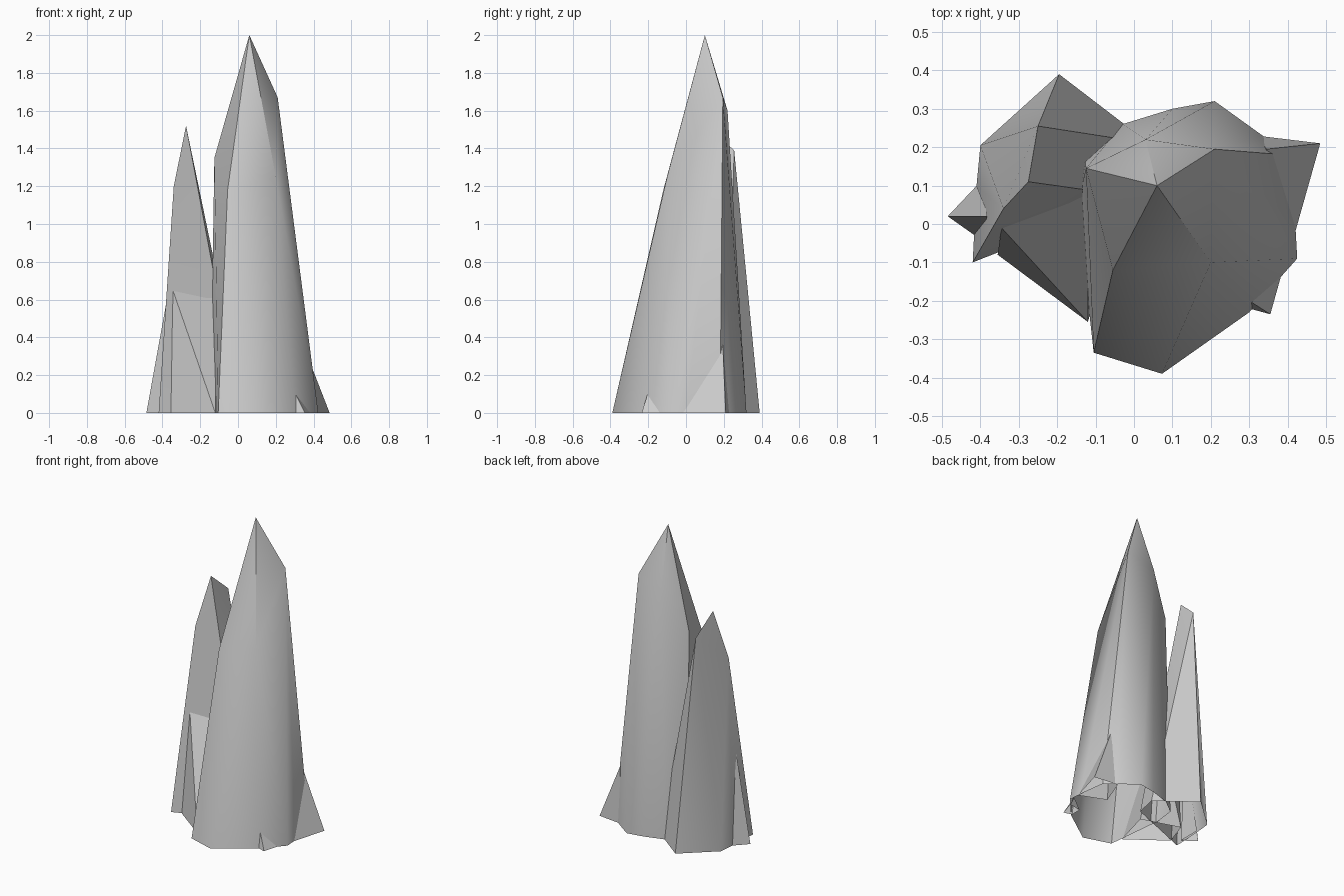
import bpy, bmesh, math

if "Cube" in bpy.data.objects:
    bpy.data.objects.remove(bpy.data.objects["Cube"])


def crystal(name, base, tips, smooth=True):
    """Faceted shard: hull of a ground outline (x, y) and upper corners (x, y, z), open underneath."""
    bm = bmesh.new()
    for x, y in base:
        bm.verts.new((x, y, 0))
    for p in tips:
        bm.verts.new(p)
    bmesh.ops.convex_hull(bm, input=bm.verts[:])
    under = [f for f in bm.faces if all(v.co.z < 0.001 for v in f.verts)]
    bmesh.ops.delete(bm, geom=under, context='FACES')
    loose = [v for v in bm.verts if not v.link_faces]
    bmesh.ops.delete(bm, geom=loose, context='VERTS')
    bmesh.ops.recalc_face_normals(bm, faces=bm.faces[:])
    mesh = bpy.data.meshes.new(name)
    bm.to_mesh(mesh)
    bm.free()
    ob = bpy.data.objects.new(name, mesh)
    bpy.context.collection.objects.link(ob)
    if smooth:
        bpy.ops.object.select_all(action='DESELECT')
        bpy.context.view_layer.objects.active = ob
        ob.select_set(True)
        bpy.ops.object.shade_smooth_by_angle(angle=math.radians(35))
    return ob


# Tall central crystal
crystal("main_crystal",
        [(-0.105, -0.335), (0.073, -0.39), (0.30, -0.23), (0.425, -0.09),
         (0.42, 0.0), (0.395, 0.18), (0.335, 0.23), (0.21, 0.32),
         (0.10, 0.30), (-0.03, 0.26), (-0.13, 0.185), (-0.147, 0.05)],
        [(0.06, 0.10, 2.0), (0.21, 0.195, 1.67), (0.03, 0.22, 1.6),
         (-0.125, 0.145, 1.35), (-0.055, -0.12, 1.18), (0.20, -0.10, 1.25)])

# Second crystal leaning out at the back left
crystal("side_crystal",
        [(-0.195, 0.39), (-0.40, 0.205), (-0.41, 0.10), (-0.42, -0.10),
         (0.01, 0.07), (0.04, 0.21)],
        [(-0.275, 0.11, 1.52), (-0.25, 0.255, 1.39), (-0.34, 0.04, 1.2)])

# Shorter wedge in the front left gap
crystal("front_wedge",
        [(-0.355, -0.08), (-0.12, -0.255), (-0.05, 0.0), (-0.30, 0.08)],
        [(-0.345, -0.01, 0.65), (-0.12, 0.09, 0.63)], smooth=False)

# Small shards around the foot
crystal("left_shard",
        [(-0.485, 0.02), (-0.40, 0.11), (-0.40, -0.04)],
        [(-0.382, 0.02, 0.57)], smooth=False)
crystal("right_shard",
        [(0.485, 0.21), (0.42, -0.02), (0.25, 0.05), (0.32, 0.23)],
        [(0.345, 0.195, 0.36)], smooth=False)
crystal("front_shard",
        [(0.355, -0.235), (0.30, -0.22), (0.30, -0.15), (0.383, -0.135)],
        [(0.30, -0.20, 0.11)], smooth=False)
